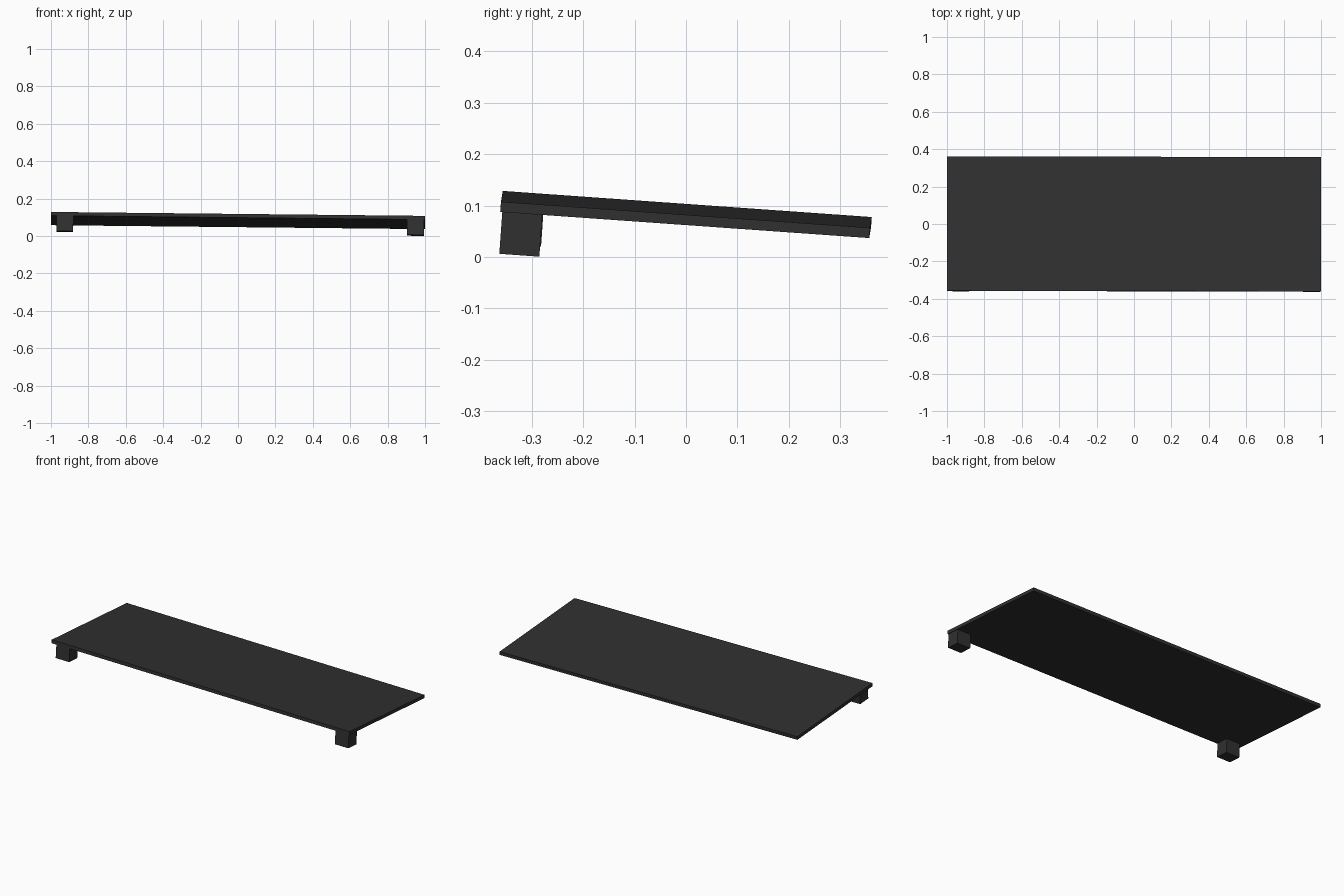
import bpy, math
from mathutils import Euler, Matrix, Vector

if "Cube" in bpy.data.objects:
    bpy.data.objects.remove(bpy.data.objects["Cube"])

# one dark grey material
mat = bpy.data.materials.new("dark_grey")
mat.diffuse_color = (0.03, 0.03, 0.03, 1)
mat.use_nodes = True
mat.node_tree.nodes["Principled BSDF"].inputs["Base Color"].default_value = mat.diffuse_color

# the whole piece rests slightly tipped backwards and sideways
TILT = (Matrix.Translation((0, 0, 0.0825)) @
        Euler((math.radians(-4.05), math.radians(0.6), math.radians(-0.1))).to_matrix().to_4x4())


def box(name, lo, hi):
    lo, hi = Vector(lo), Vector(hi)
    bpy.ops.mesh.primitive_cube_add(size=1)
    ob = bpy.context.object
    ob.name = name
    size = hi - lo
    ob.data.transform(TILT @ Matrix.Translation((lo + hi) / 2) @ Matrix.Diagonal((*size, 1)))
    ob.data.materials.append(mat)
    return ob


# flat board
box("board", (-1, -0.36, -0.01), (1, 0.36, 0.01))

# two short feet under the front edge
for name, x in (("left_foot", -0.925), ("right_foot", 0.95)):
    box(name, (x - 0.045, -0.356, -0.0915), (x + 0.045, -0.278, -0.01))
